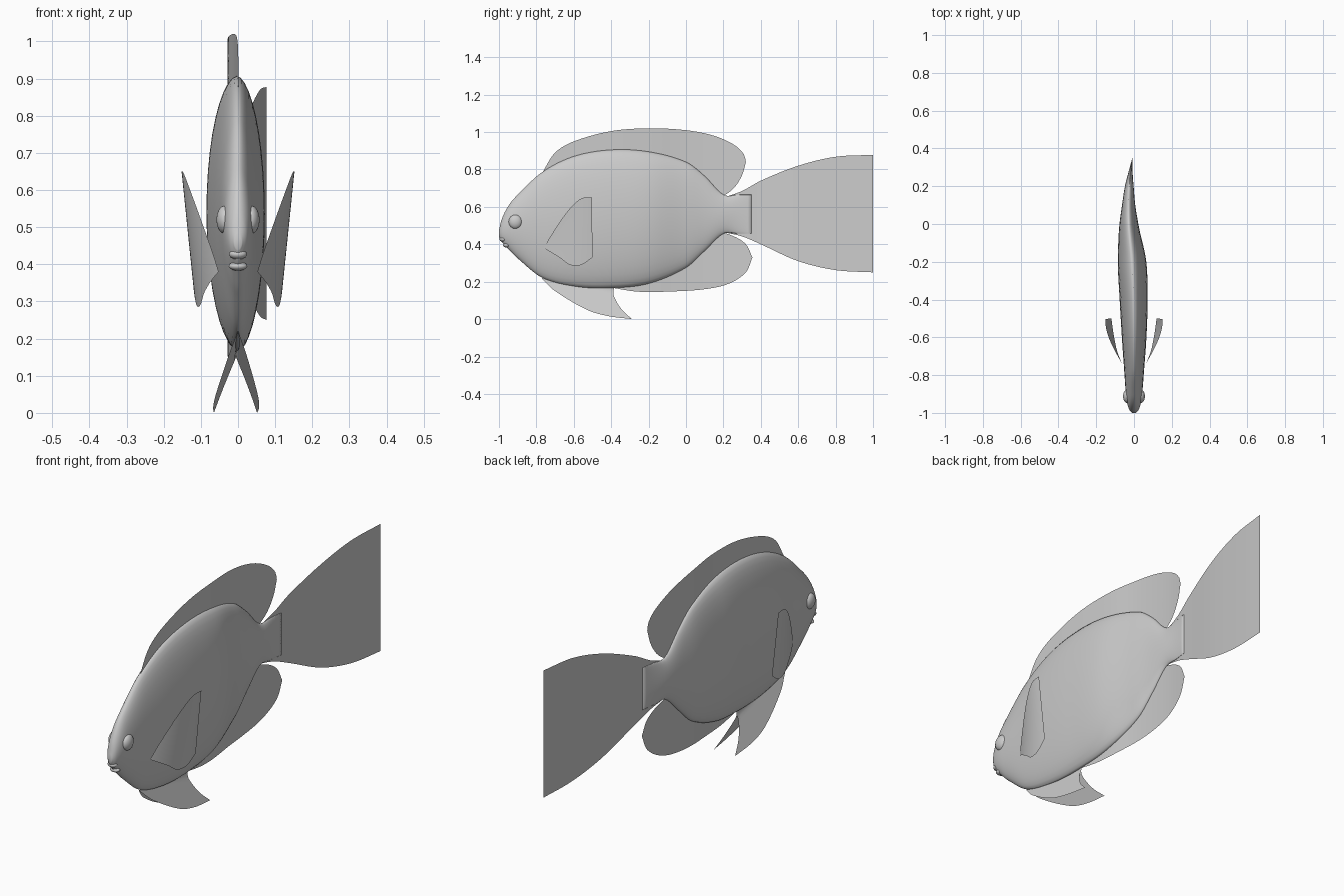
import bpy, math
from mathutils import Vector

if "Cube" in bpy.data.objects:
    bpy.data.objects.remove(bpy.data.objects["Cube"])


def hermite(pts, t):
    """Smooth interpolation; each point is (parameter, value, value...)."""
    n = len(pts)
    i = 0
    while i < n - 2 and t > pts[i + 1][0]:
        i += 1

    def slope(k, d):
        a, b = pts[max(k - 1, 0)], pts[min(k + 1, n - 1)]
        return (b[d] - a[d]) / (b[0] - a[0])

    p, q = pts[i], pts[i + 1]
    h = q[0] - p[0]
    u = (t - p[0]) / h
    return [(2*u**3 - 3*u*u + 1) * p[d] + (u**3 - 2*u*u + u) * h * slope(i, d)
            + (3*u*u - 2*u**3) * q[d] + (u**3 - u*u) * h * slope(i + 1, d)
            for d in range(1, len(p))]


def curve(pts, n):
    """Resample a (y, z) polyline as a smooth curve of n points."""
    s, out = 0, []
    for i, p in enumerate(pts):
        if i:
            s += math.dist(p, pts[i - 1])
        out.append((s, *p))
    return [hermite(out, s * k / (n - 1)) for k in range(n)]


def make(name, verts, faces):
    me = bpy.data.meshes.new(name)
    me.from_pydata(verts, [], faces)
    me.update()
    ob = bpy.data.objects.new(name, me)
    bpy.context.collection.objects.link(ob)
    for p in me.polygons:
        p.use_smooth = True
    return ob


SPINE = [(-1, 0), (-.5, 0), (-.2, -.01), (0, -.027), (.2, -.025), (.35, -.008),
         (.6, .033), (.8, .058), (1, .077)]


def spine(y, z=0):
    return hermite(SPINE, y)[0]


def fin(name, edge_a, edge_b, bend, n=40, m=12):
    """Thin sheet between two edge curves; bend(y, z) gives x."""
    a, b = curve(edge_a, n), curve(edge_b, n)
    verts = []
    for (ya, za), (yb, zb) in zip(a, b):
        for j in range(m + 1):
            f = j / m
            y, z = ya + (yb - ya) * f, za + (zb - za) * f
            verts.append((bend(y, z), y, z))
    w = m + 1
    faces = [(i*w + j, i*w + j + 1, (i+1)*w + j + 1, (i+1)*w + j)
             for i in range(n - 1) for j in range(m)]
    return make(name, verts, faces)


def ball(name, loc, scale):
    bpy.ops.mesh.primitive_uv_sphere_add(segments=24, ring_count=16, location=loc)
    ob = bpy.context.object
    ob.name = name
    ob.scale = scale
    bpy.ops.object.shade_smooth()


# Body: oval sections (y, top, bottom, half width) lofted along the curved spine
BODY = [(-1, .475, .44, .010), (-.985, .535, .413, .024), (-.95, .605, .375, .036),
        (-.9, .665, .325, .043), (-.77, .785, .222, .053), (-.6, .870, .175, .065),
        (-.4, .905, .167, .074), (-.2, .895, .190, .075), (0, .840, .275, .050),
        (.1, .765, .365, .035), (.2, .665, .457, .023), (.28, .665, .457, .010),
        (.35, .665, .457, .001)]
N, S = 90, 40
verts = []
for i in range(N + 1):
    y = -1 + 1.35 * (i / N) ** 1.4
    top, bot, hw = hermite(BODY, y)
    for k in range(S):
        a = 2 * math.pi * k / S
        c = math.cos(a)
        x = hw * math.copysign(abs(c) ** 1.1, c)
        verts.append((spine(y) + x, y, (top + bot) / 2 + (top - bot) / 2 * math.sin(a)))
faces = [(i*S + k, i*S + (k+1) % S, (i+1)*S + (k+1) % S, (i+1)*S + k)
         for i in range(N) for k in range(S)]
faces += [tuple(range(S))[::-1], tuple(range(N*S, N*S + S))]
body = make("body", [Vector(v) for v in verts], [f[::-1] for f in faces])

# Lips
ball("upper_lip", (0, -.977, .427), (.024, .020, .014))
ball("lower_lip", (0, -.960, .395), (.025, .018, .012))

# Dorsal fin
fin("dorsal_fin",
    [(-.77, .78), (-.7, .89), (-.6, .95), (-.4, 1.005), (-.2, 1.02), (0, 1.01),
     (.15, .98), (.26, .93), (.31, .88), (.32, .84)],
    [(-.77, .78), (-.6, .84), (-.4, .87), (-.2, .86), (0, .80), (.1, .71), (.17, .655),
     (.21, .665), (.26, .705), (.3, .77), (.32, .84)], spine, 60)

# Anal fin
fin("anal_fin",
    [(-.42, .18), (-.2, .22), (0, .32), (.1, .42), (.17, .462), (.25, .445), (.32, .40), (.355, .33)],
    [(-.42, .172), (-.26, .147), (-.1, .147), (.1, .16), (.23, .19), (.32, .25), (.355, .33)], spine, 60)

# Tail fin
fin("tail_fin",
    [(.2, .65), (.3, .685), (.4, .74), (.6, .82), (.8, .868), (1, .878)],
    [(.2, .465), (.3, .442), (.4, .40), (.6, .31), (.8, .262), (1, .25)], spine)

for side, tag in ((1, "right"), (-1, "left")):
    # Pectoral fins flare away from the body
    def flare(y, z):
        t = (y + .76) / .26
        return side * (.052 + (.033 + .103 * z) * (1 - (1 - t) ** 2))
    fin("pectoral_fin_" + tag,
        [(-.76, .38), (-.72, .45), (-.63, .58), (-.56, .645), (-.503, .65)],
        [(-.76, .38), (-.67, .325), (-.62, .29), (-.56, .29), (-.5, .33)], flare)

    # Pelvic fins splay under the belly
    def splay(y, z):
        return -.007 * min(1, (y + .77) * 2) + side * max(0, .45 * (.175 - z - .19 * (y + .53)))
    fin("pelvic_fin_" + tag,
        [(-.77, .22), (-.6, .2), (-.39, .178), (-.388, .13), (-.35, .06), (-.29, 0)],
        [(-.77, .215), (-.7, .15), (-.53, .05), (-.42, .017), (-.29, 0)], splay)

    # Eyes
    ball("eye_" + tag, (side * .035, -.912, .52), (.023, .036, .038))
